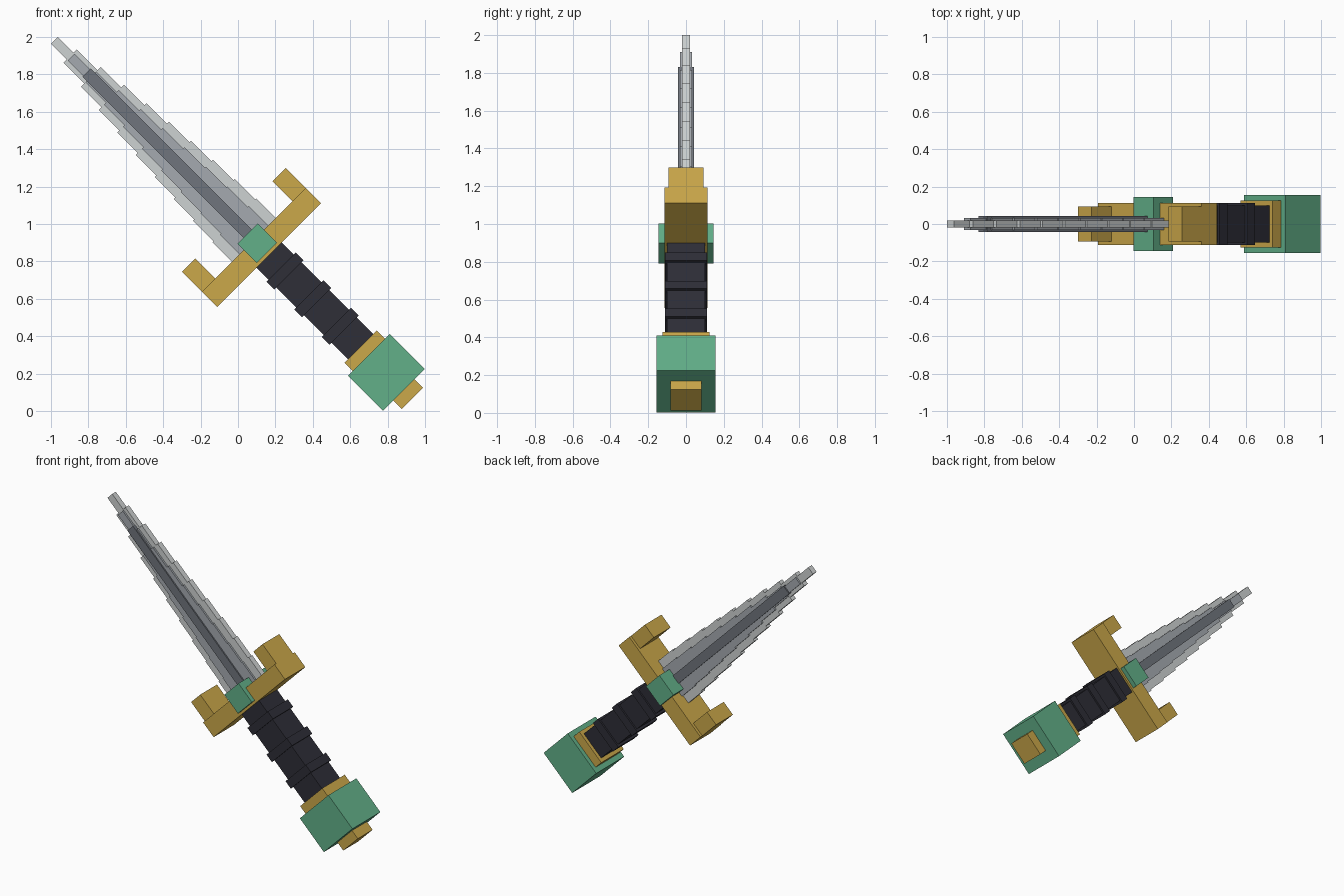
import bpy, bmesh, math
from mathutils import Matrix

if "Cube" in bpy.data.objects:
    bpy.data.objects.remove(bpy.data.objects["Cube"])


def material(name, r, g, b):
    lin = [((c / 255 + 0.055) / 1.055) ** 2.4 for c in (r, g, b)] + [1]
    m = bpy.data.materials.new(name)
    m.use_nodes = True
    m.diffuse_color = lin
    m.node_tree.nodes["Principled BSDF"].inputs["Base Color"].default_value = lin
    return m


GOLD = material("gold", 203, 168, 74)
GREEN = material("green gem", 98, 176, 137)
DARK = material("dark leather", 46, 46, 55)
LIGHT = material("light steel", 206, 210, 210)
MID = material("mid steel", 165, 170, 176)
RIDGE = material("dark steel", 112, 117, 125)

# Sword space: x across, y thickness, z along the blade; then leaned 45 degrees
LEAN = Matrix.Translation((0.5, 0, 0.5)) @ Matrix.Rotation(math.radians(-45), 4, 'Y')


def prism(name, outline, half_y, mat):
    """Extrude a closed (x, z) outline through the thickness."""
    bm = bmesh.new()
    face = bm.faces.new([bm.verts.new((x, -half_y, z)) for x, z in outline])
    ext = bmesh.ops.extrude_face_region(bm, geom=[face])
    verts = [v for v in ext["geom"] if isinstance(v, bmesh.types.BMVert)]
    bmesh.ops.translate(bm, verts=verts, vec=(0, 2 * half_y, 0))
    bmesh.ops.recalc_face_normals(bm, faces=bm.faces)
    me = bpy.data.meshes.new(name)
    bm.to_mesh(me)
    bm.free()
    me.materials.append(mat)
    ob = bpy.data.objects.new(name, me)
    ob.matrix_world = LEAN
    bpy.context.collection.objects.link(ob)
    return ob


def box(name, half_x, half_y, z0, z1, mat, cx=0):
    a, b = cx - half_x, cx + half_x
    return prism(name, [(a, z0), (b, z0), (b, z1), (a, z1)], half_y, mat)


def stepped(name, base, tops, widths, half_y, mat):
    """Symmetric staircase outline, widest at the base."""
    right, low = [], base
    for top, w in zip(reversed(tops), reversed(widths)):
        right += [(w, low), (w, top)]
        low = top
    left = [(-x, z) for x, z in reversed(right)]
    return prism(name, right + left, half_y, mat)


# Pommel
box("pommel_cap", 0.08, 0.082, -0.611, -0.54, GOLD)
box("pommel", 0.157, 0.155, -0.547, -0.283, GREEN)
box("pommel_collar", 0.121, 0.125, -0.29, -0.221, GOLD)

# Grip with raised bands
box("grip", 0.095, 0.1, -0.225, 0.475, DARK)
for i, z in enumerate((-0.095, 0.113, 0.323)):
    box(f"grip_band_{i + 1}", 0.111, 0.112, z, z + 0.058, DARK)

# Guard with hooked ends and centre gem
box("guard", 0.392, 0.113, 0.471, 0.587, GOLD)
for side, s in (("left", 1), ("right", -1)):
    box(f"guard_hook_{side}", 0.05, 0.093, 0.58, 0.738, GOLD, cx=s * 0.342)
box("guard_gem", 0.077, 0.145, 0.488, 0.635, GREEN)

# Blade: stepped edge, stepped inner layer, straight ridge
steps = [1.82 - 0.155 * i for i in range(8)]
stepped("blade_edge", 0.58, [2.096, 1.976] + steps,
        [0.026, 0.05, 0.075, 0.095, 0.11, 0.125, 0.137, 0.148, 0.157, 0.165], 0.02, LIGHT)
stepped("blade_inner", 0.58, [1.968] + steps,
        [0.026, 0.04, 0.055, 0.068, 0.078, 0.087, 0.095, 0.102, 0.108], 0.033, MID)
box("blade_ridge", 0.031, 0.042, 0.58, 1.851, RIDGE)
